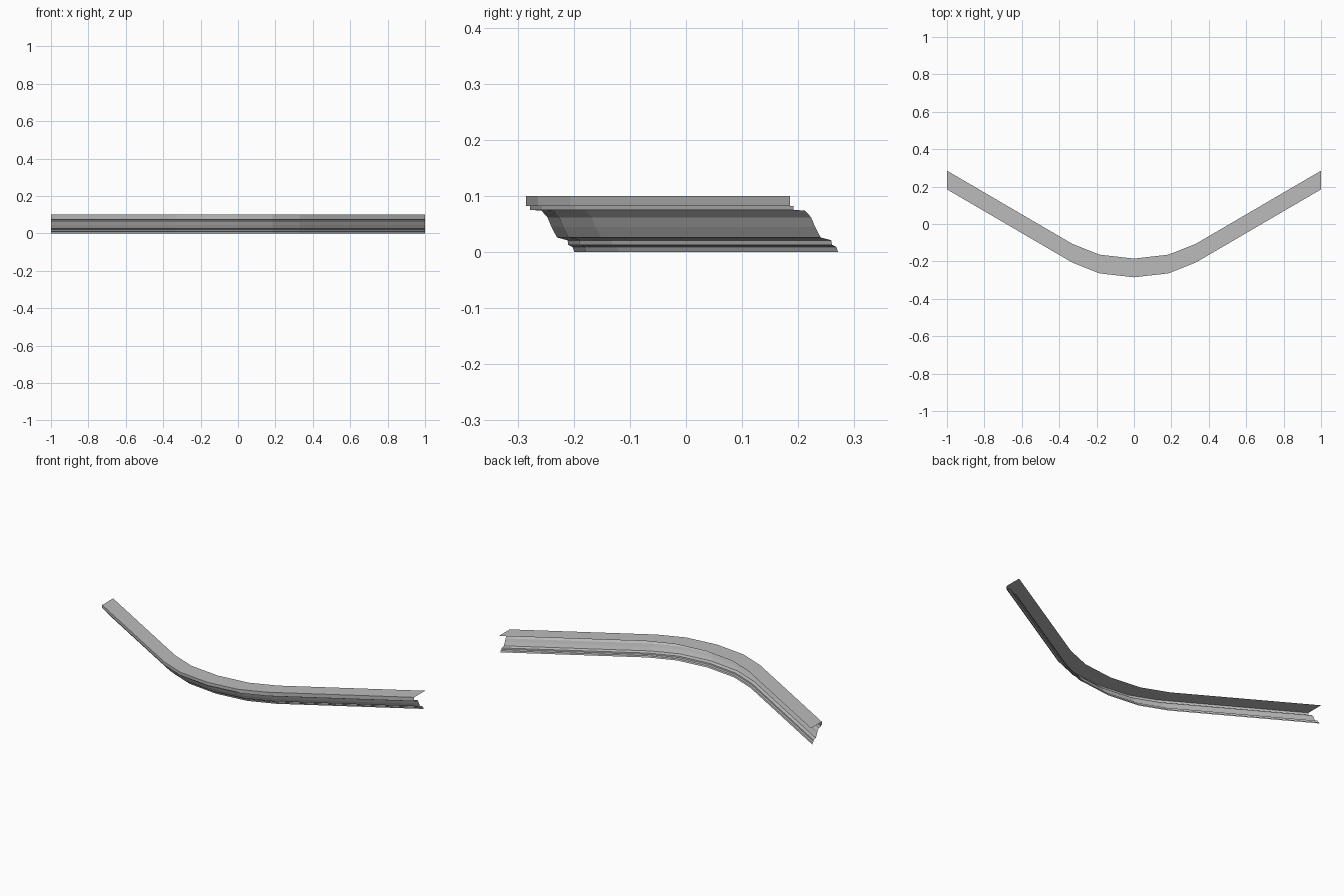
import bpy
import bmesh

cube = bpy.data.objects.get("Cube")
if cube:
    bpy.data.objects.remove(cube, do_unlink=True)

# Single stone grey
grey = bpy.data.materials.new("stone grey")
grey.use_nodes = True
colour = (0.5, 0.5, 0.5, 1.0)
grey.diffuse_color = colour
grey.node_tree.nodes["Principled BSDF"].inputs["Base Color"].default_value = colour

# Front edge of the moulding in plan: straight arms joined by a shallow bend
half_path = [(0.0, -0.285), (0.184, -0.264), (0.33, -0.206), (1.0, 0.185)]
path = [(-x, y) for x, y in reversed(half_path[1:])] + half_path

# Open section as (depth behind the front edge, height), from the back of the top
section = [
    (0.1, 0.1), (0.0, 0.1), (0.0, 0.082),            # flat top and fascia
    (0.007, 0.082), (0.007, 0.075), (0.027, 0.074),  # small step
    (0.038, 0.062), (0.045, 0.045), (0.055, 0.026),  # cove
    (0.074, 0.021), (0.075, 0.013),                  # lower step
    (0.083, 0.009), (0.086, 0.0),                    # bottom bead
]

# Sweep the section along the path
bm = bmesh.new()
rows = [[bm.verts.new((x, y + d, z)) for d, z in section] for x, y in path]
for a, b in zip(rows, rows[1:]):
    for j in range(len(section) - 1):
        bm.faces.new((a[j], a[j + 1], b[j + 1], b[j]))

mesh = bpy.data.meshes.new("cornice_moulding")
bm.to_mesh(mesh)
bm.free()
mesh.materials.append(grey)
cornice = bpy.data.objects.new("cornice_moulding", mesh)
bpy.context.collection.objects.link(cornice)
